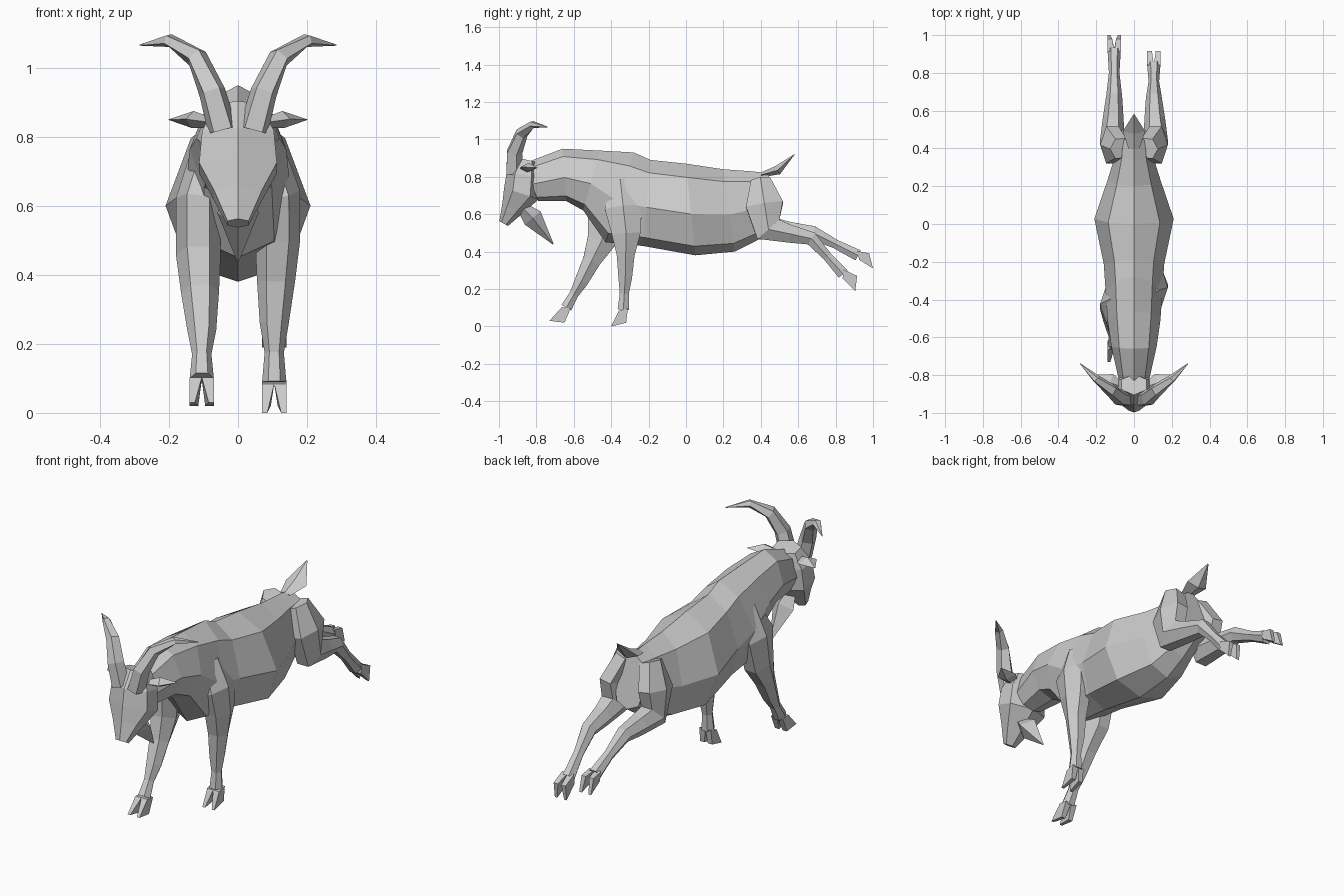
import bpy, bmesh
from mathutils import Vector
from math import sin, cos, pi

cube = bpy.data.objects.get("Cube")
if cube:
    bpy.data.objects.remove(cube)

grey = bpy.data.materials.new("light grey")
grey.use_nodes = True
grey.diffuse_color = (0.6, 0.6, 0.6, 1)
shader = grey.node_tree.nodes["Principled BSDF"]
shader.inputs["Base Color"].default_value = grey.diffuse_color

across = Vector((1, 0, 0))
along = Vector((0, 1, 0))


def skin(name, rings, mirrored=False):
    """Flat-shaded tube through a list of point rings, closed at both ends."""
    bm = bmesh.new()
    loops = [[bm.verts.new(point) for point in ring] for ring in rings]
    for near, far in zip(loops, loops[1:]):
        for i in range(len(near)):
            bm.faces.new((near[i - 1], near[i], far[i], far[i - 1]))
    bm.faces.new(loops[0])
    bm.faces.new(loops[-1])
    bmesh.ops.recalc_face_normals(bm, faces=bm.faces)
    mesh = bpy.data.meshes.new(name)
    bm.to_mesh(mesh)
    bm.free()
    mesh.materials.append(grey)
    part = bpy.data.objects.new(name, mesh)
    bpy.context.collection.objects.link(part)
    if mirrored:
        part.modifiers.new("other side", "MIRROR")


def loft(name, centres, widths, depths, sides=6, ref=across, turn=0, mirrored=False):
    """Tube along a path; widths run along ref, depths at right angles to it."""
    path = [Vector(centre) for centre in centres]
    rings = []
    for i, (centre, width, depth) in enumerate(zip(path, widths, depths)):
        before, after = path[max(i - 1, 0)], path[min(i + 1, len(path) - 1)]
        tangent = (after - before).normalized()
        u = (ref - tangent * ref.dot(tangent)).normalized()
        v = tangent.cross(u)
        angles = [2 * pi * k / sides + turn for k in range(sides)]
        rings.append([centre + u * width * cos(a) + v * depth * sin(a) for a in angles])
    skin(name, rings, mirrored)


def leaf(name, root, middle, tip, width, thickness, **options):
    """Four-sided blade, widest in the middle and pointed at the tip."""
    shape = (0.5, 1, 0.05)
    loft(name, (root, middle, tip), [width * s for s in shape],
         [thickness * s for s in shape], sides=4, **options)


def leg(name, side, joints, heel, toe):
    """Leg from body to ankle, with a bulge rule between joints, and a cloven hoof."""
    upper, foot = side * 0.115, side * 0.105
    path = [Vector((x, *joint)) for x, joint in zip((upper, upper, foot, foot), joints)]
    centres = [path[0] - across * side * 0.045]
    for start, end in zip(path, path[1:]):
        centres += [start.lerp(end, 0.5), end]
    depths = (0.06, 0.115, 0.09, 0.055, 0.042, 0.028, 0.035)
    widths = [min(depth, 0.065) for depth in depths]
    loft(name + "_leg", centres, widths, depths)

    # Two wedge toes, touching at the ankle and parted at the sole
    ankle, heel, toe = path[-1], Vector((foot, *heel)), Vector((foot, *toe))
    reach = (toe - heel) * 0.3
    for way, label in ((-1, "right"), (1, "left")):
        inner, outer, gap = (across * way * out for out in (0, 0.035, 0.01))
        top = [ankle - reach + inner, ankle - reach + outer,
               ankle + reach + outer, ankle + reach + inner]
        sole = [heel + gap, heel + outer, toe + outer, toe + gap * 2]
        skin(f"{name}_{label}_toe", (top, sole))


# Torso and neck: top point, bottom point and half width of each section
sections = [
    ((-0.87, 0.87), (-0.79, 0.67), 0.08),
    ((-0.66, 0.95), (-0.64, 0.67), 0.12),
    ((-0.46, 0.94), (-0.55, 0.62), 0.14),
    ((-0.28, 0.93), (-0.43, 0.45), 0.15),
    ((-0.19, 0.89), (-0.23, 0.43), 0.16),
    ((0, 0.87), (0.05, 0.38), 0.21),
    ((0.2, 0.84), (0.26, 0.4), 0.14),
    ((0.34, 0.83), (0.38, 0.46), 0.1),
    ((0.44, 0.82), (0.5, 0.54), 0.09),
]
rings = []
for top, bottom, width in sections:
    spine, belly = Vector((0, *top)), Vector((0, *bottom))
    flank = [(0.15, width * 0.65), (0.55, width), (0.9, width * 0.7)]
    left = [spine.lerp(belly, drop) + across * out for drop, out in flank]
    right = [spine.lerp(belly, drop) - across * out for drop, out in reversed(flank)]
    rings.append([spine, *left, belly, *right])
skin("torso", rings)

# Head, a wedge with a ridged face, narrowing to the muzzle
head_widths = (0.075, 0.12, 0.13, 0.08, 0.035)
loft("head", [(0, -0.85, 0.89), (0, -0.87, 0.81), (0, -0.88, 0.71),
              (0, -0.93, 0.63), (0, -0.975, 0.55)],
     head_widths, [width * 0.75 for width in head_widths], turn=pi / 2)

# Horns sweep up, out and back, thinning steadily
horn_widths = (0.05, 0.045, 0.036, 0.022, 0.002)
loft("horns", [(0.045, -0.92, 0.82), (0.075, -0.92, 0.93), (0.12, -0.88, 1.03),
               (0.2, -0.82, 1.08), (0.285, -0.74, 1.066)],
     horn_widths, [width * 0.9 for width in horn_widths],
     sides=5, ref=along, mirrored=True)

# Ears, beard and upturned tail
leaf("ears", (0.07, -0.86, 0.84), (0.13, -0.84, 0.85), (0.2, -0.8, 0.85),
     width=0.05, thickness=0.025, ref=along, mirrored=True)
leaf("beard", (0, -0.88, 0.64), (0, -0.82, 0.58), (0, -0.71, 0.44),
     width=0.06, thickness=0.055)
leaf("tail", (0, 0.4, 0.81), (0, 0.49, 0.835), (0, 0.58, 0.92),
     width=0.06, thickness=0.025)

# Front legs, reaching for the ground
leg("front_left", 1, [(-0.35, 0.77), (-0.32, 0.5), (-0.325, 0.26), (-0.335, 0.09)],
    heel=(-0.32, 0.02), toe=(-0.4, 0))
leg("front_right", -1, [(-0.4, 0.77), (-0.45, 0.46), (-0.56, 0.24), (-0.64, 0.1)],
    heel=(-0.65, 0.02), toe=(-0.73, 0.03))

# Hind legs, kicked out behind from a shared thigh
thigh = [(0.4, 0.78), (0.44, 0.52)]
leg("hind_left", 1, thigh + [(0.67, 0.47), (0.84, 0.28)],
    heel=(0.915, 0.27), toe=(0.905, 0.19))
leg("hind_right", -1, thigh + [(0.68, 0.5), (0.92, 0.38)],
    heel=(0.98, 0.39), toe=(1, 0.31))
